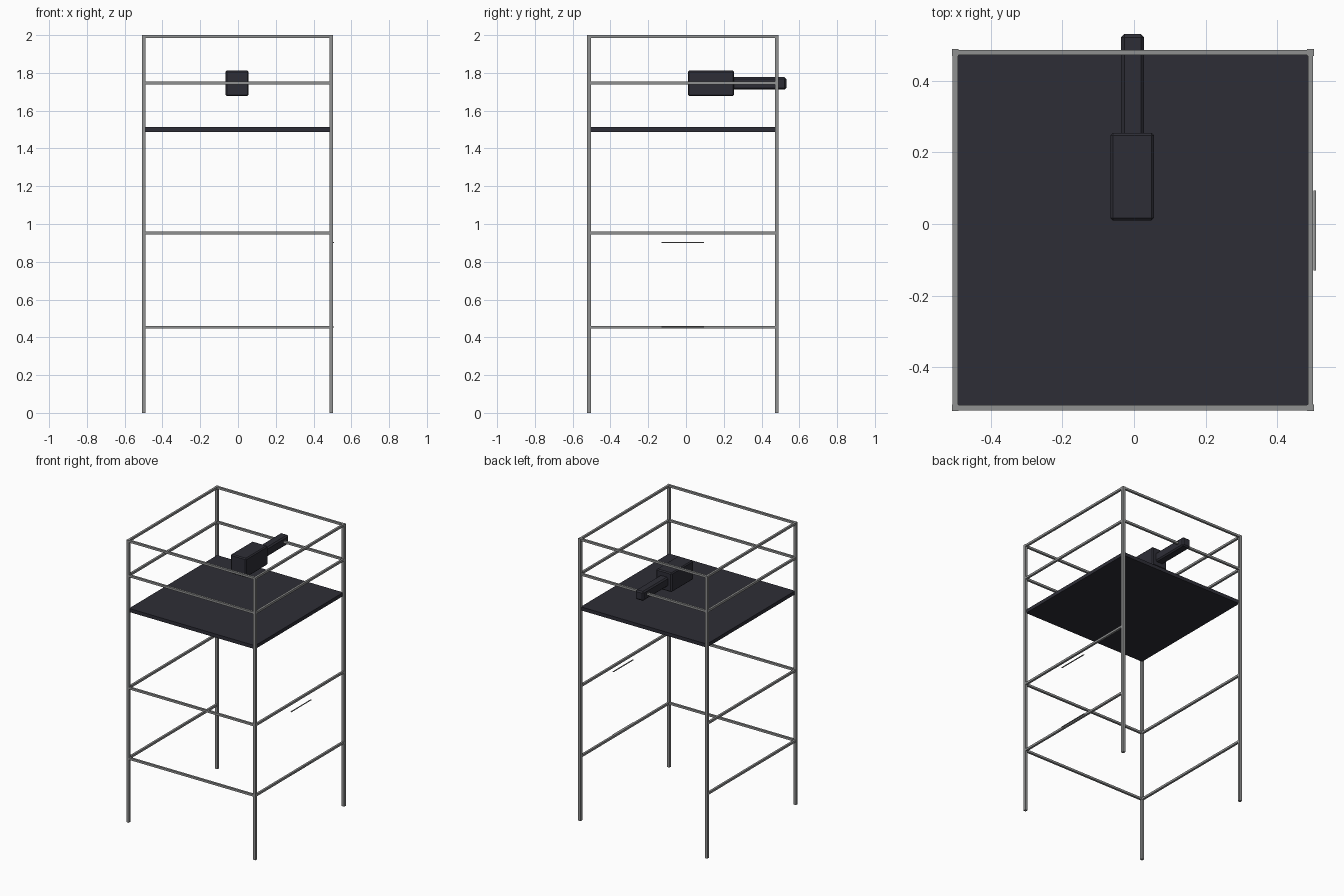
import bpy
import bmesh
from mathutils import Vector

cube = bpy.data.objects.get("Cube")
if cube:
    bpy.data.objects.remove(cube, do_unlink=True)


def material(name, rgb):
    m = bpy.data.materials.new(name)
    m.use_nodes = True
    col = (*rgb, 1.0)
    m.diffuse_color = col
    m.node_tree.nodes["Principled BSDF"].inputs["Base Color"].default_value = col
    return m


steel = material("grey steel", (0.28, 0.285, 0.285))
dark = material("dark blue grey", (0.027, 0.027, 0.037))


def box(name, lo, hi, mat, bevel=0.0):
    """Box between two corners, with optional chamfered edges."""
    lo, hi = Vector(lo), Vector(hi)
    bm = bmesh.new()
    bmesh.ops.create_cube(bm, size=1.0)
    bmesh.ops.scale(bm, vec=hi - lo, verts=bm.verts)
    if bevel:
        bmesh.ops.bevel(bm, geom=list(bm.edges), offset=bevel, segments=1,
                        affect='EDGES', profile=0.5)
    mesh = bpy.data.meshes.new(name)
    bm.to_mesh(mesh)
    bm.free()
    mesh.materials.append(mat)
    ob = bpy.data.objects.new(name, mesh)
    ob.location = (lo + hi) / 2
    bpy.context.collection.objects.link(ob)
    return ob


# Outer limits of the frame
X0, X1, Y0, Y1 = -0.509, 0.503, -0.523, 0.489
POST = 0.019
RAIL = 0.015
GAP = (POST - RAIL) / 2

# Corner posts
for side, x in (("right", X0), ("left", X1 - POST)):
    for end, y in (("front", Y0), ("back", Y1 - POST)):
        box(f"{end}_{side}_post", (x, y, 0), (x + POST, y + POST, 2.0), steel)

# Rails: the back stays open on the two lower levels
for level, z, back in (("lower", 0.453, False), ("middle", 0.952, False),
                       ("guard", 1.747, True), ("top", 1.9925, True)):
    z0, z1 = z - RAIL / 2, z + RAIL / 2
    for side, x in (("right", X0 + GAP), ("left", X1 - GAP - RAIL)):
        box(f"{level}_{side}_rail", (x, Y0 + POST, z0),
            (x + RAIL, Y1 - POST, z1), steel)
    ends = [("front", Y0 + GAP)]
    if back:
        ends.append(("back", Y1 - GAP - RAIL))
    for end, y in ends:
        box(f"{level}_{end}_rail", (X0 + POST, y, z0),
            (X1 - POST, y + RAIL, z1), steel)

# Platform deck
box("platform", (X0 + 0.012, Y0 + 0.012, 1.488),
    (X1 - 0.012, Y1 - 0.012, 1.513), dark)

# Thin side strips
for name, z in (("lower_side_strip", 0.455), ("upper_side_strip", 0.902)):
    box(name, (0.502, -0.13, z - 0.002), (0.509, 0.094, z + 0.002), steel)

# Mounted block with its arm pointing backwards
box("mounted_block", (-0.066, 0.01, 1.677), (0.056, 0.255, 1.813), dark, 0.007)
box("block_arm", (-0.036, 0.245, 1.711), (0.028, 0.531, 1.777), dark, 0.009)
